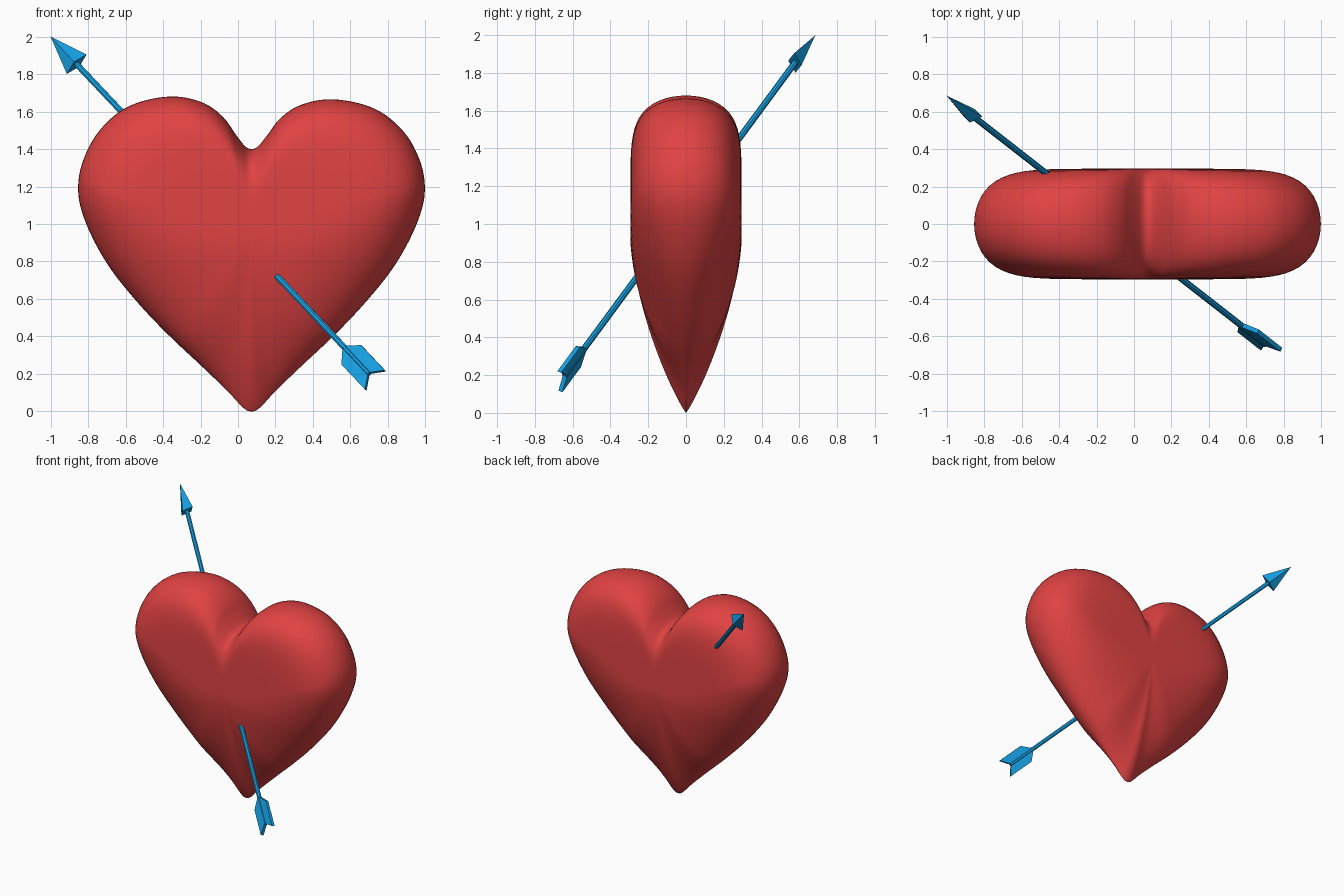
import bpy, bmesh, math
from mathutils import Vector

if "Cube" in bpy.data.objects:
    bpy.data.objects.remove(bpy.data.objects["Cube"])


def material(name, rgb):
    m = bpy.data.materials.new(name)
    m.diffuse_color = (*rgb, 1)
    m.use_nodes = True
    m.node_tree.nodes["Principled BSDF"].inputs["Base Color"].default_value = m.diffuse_color
    return m


RED = material("heart red", (0.75, 0.055, 0.055))
BLUE = material("arrow blue", (0.008, 0.35, 0.76))


def add_object(name, verts, faces, mat, smooth=False):
    me = bpy.data.meshes.new(name)
    me.from_pydata(verts, [], faces)
    bm = bmesh.new()
    bm.from_mesh(me)
    bmesh.ops.recalc_face_normals(bm, faces=bm.faces)
    for f in bm.faces:
        f.smooth = smooth
    bm.to_mesh(me)
    bm.free()
    me.materials.append(mat)
    ob = bpy.data.objects.new(name, me)
    bpy.context.collection.objects.link(ob)
    return ob


# Heart outline: right half, (x from heart centre line, z), tip to cleft
HALF = [(0, 0.0), (0.045, 0.02), (0.13, 0.11), (0.27, 0.245), (0.43, 0.395),
        (0.58, 0.55), (0.73, 0.73), (0.83, 0.89), (0.90, 1.05), (0.925, 1.18),
        (0.905, 1.32), (0.83, 1.47), (0.71, 1.585), (0.57, 1.645),
        (0.40, 1.665), (0.25, 1.63), (0.15, 1.56), (0.085, 1.475),
        (0.035, 1.415), (0, 1.40)]
left = [(-x, z + 0.015 * max(0, (z - 1.4) / 0.265)) for x, z in HALF[-2:0:-1]]
ctrl = [Vector(p) for p in HALF + left]


def smooth_loop(pts, steps):
    out, n = [], len(pts)
    for i in range(n):
        a, b, c, d = (pts[(i + k) % n] for k in (-1, 0, 1, 2))
        for k in range(steps):
            t = k / steps
            out.append(0.5 * (2 * b + (c - a) * t + (2 * a - 5 * b + 4 * c - d) * t * t
                              + (3 * b - a - 3 * c + d) * t ** 3))
    return out


# Puffed heart: rings shrink to the middle while the thickness swells
def build_heart():
    outline = smooth_loop(ctrl, 5)
    n, rings = len(outline), 22
    cx, cz, depth = 0.072, 0.95, 0.295
    verts, faces = [], []

    def ring(theta):
        t, start = abs(math.cos(theta)), len(verts)
        for x, z in outline:
            zz = max(z, 0)
            p = 1.6 + 5.4 * min(1, zz / 1.2) ** 2.5
            if z > 1.2:
                p -= 2 * math.exp(-(x / 0.2) ** 2)
            k = min(1, zz / 0.35)
            e = 0.9 - 0.4 * k * k * (3 - 2 * k)
            y = depth * max(0, 1 - t ** p) ** e
            verts.append((cx + x * t, -math.copysign(y, theta), cz + (z - cz) * t))
        return start

    starts = [ring(math.pi / 2 * i / rings) for i in range(1 - rings, rings)]
    for a, b in zip(starts, starts[1:]):
        for j in range(n):
            k = (j + 1) % n
            faces.append((a + j, a + k, b + k, b + j))
    for s, y in ((starts[0], depth), (starts[-1], -depth)):
        verts.append((cx, y, cz))
        faces.extend((s + j, s + (j + 1) % n, len(verts) - 1) for j in range(n))
    add_object("heart", verts, faces, RED, smooth=True)


build_heart()

# Arrow frame: s runs from the point back along the shaft, w is its flat width
TIP = Vector((-1.0, 0.685, 2.0))
BACK = Vector((1, -0.78, -1.058)).normalized()
WIDE = Vector((0.72, -0.05, 0.69))
WIDE = (WIDE - BACK * WIDE.dot(BACK)).normalized()
THIN = BACK.cross(WIDE)


def at(s, w=0, h=0):
    return TIP + BACK * s + WIDE * w + THIN * h


# Shaft: eight-sided rod passing through the heart
SIDES, R = 8, 0.017
ang = [2 * math.pi * (i + 0.5) / SIDES for i in range(SIDES)]
rod = [at(s, R * math.cos(a), R * math.sin(a)) for s in (0.2, 2.81) for a in ang]
rod_faces = [(i, (i + 1) % SIDES, SIDES + (i + 1) % SIDES, SIDES + i) for i in range(SIDES)]
rod_faces += [tuple(range(SIDES)), tuple(range(SIDES, 2 * SIDES))]
add_object("arrow_shaft", rod, rod_faces, BLUE)

# Head: flattened four-sided point
head = [at(0), at(0.23, 0.074), at(0.23, 0, 0.04), at(0.23, -0.074), at(0.23, 0, -0.04)]
add_object("arrow_head", head,
           [(0, 1, 2), (0, 2, 3), (0, 3, 4), (0, 4, 1), (1, 2, 3, 4)], BLUE)

# Feathers: two mirrored swept vanes
VANE = [(2.58, 0), (2.657, 0.074), (2.864, 0.074), (2.805, 0)]
for name, side in (("upper_feather", 1), ("lower_feather", -1)):
    v = [at(s, side * w, h) for h in (-0.012, 0.012) for s, w in VANE]
    f = [(i, (i + 1) % 4, 4 + (i + 1) % 4, 4 + i) for i in range(4)]
    add_object(name, v, f + [(0, 1, 2, 3), (4, 5, 6, 7)], BLUE)
